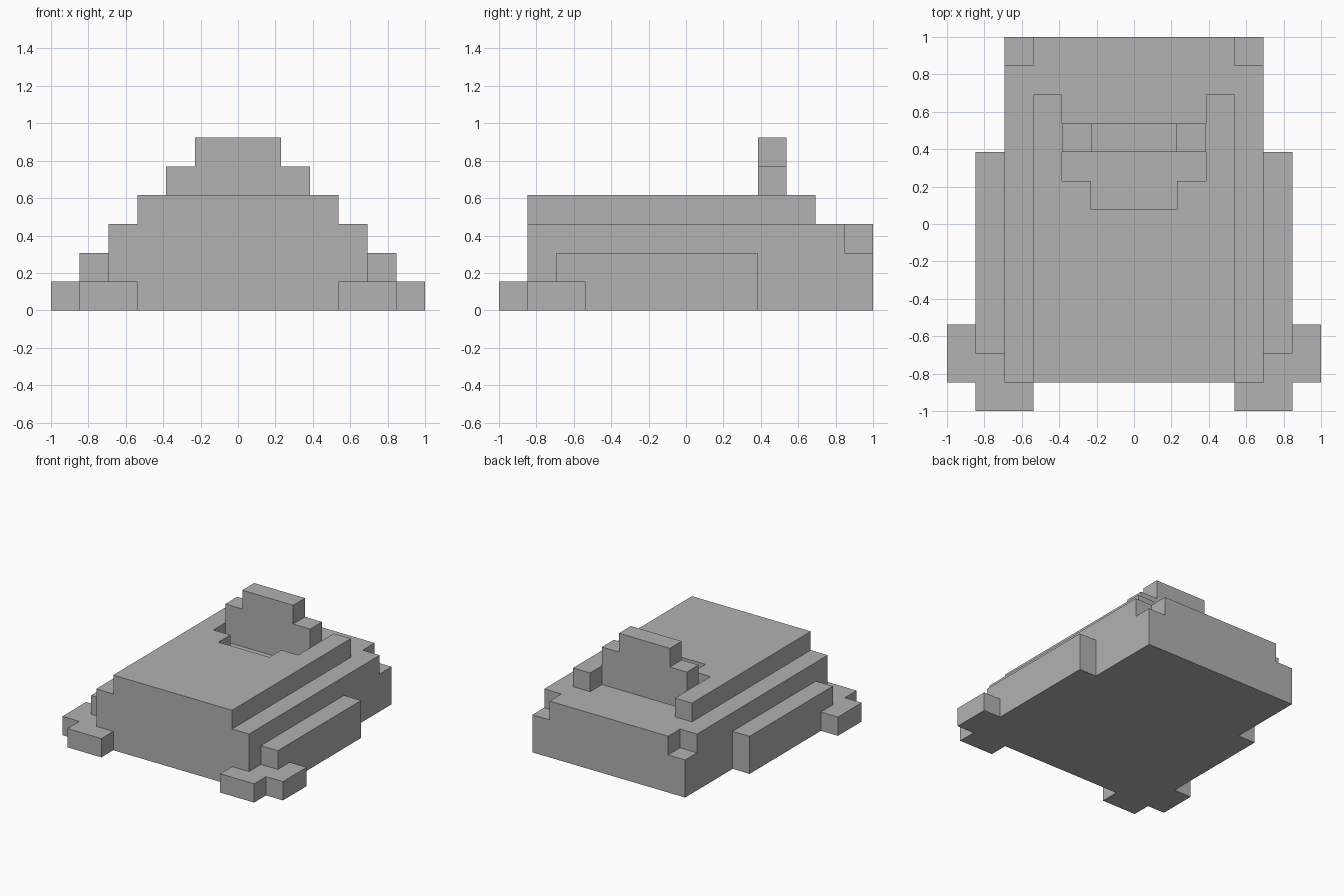
import bpy
import bmesh
from mathutils import Vector

U = 2 / 13  # size of one block step

cube = bpy.data.objects.get("Cube")
if cube:
    bpy.data.objects.remove(cube, do_unlink=True)

grey = bpy.data.materials.new("plain grey")
grey.use_nodes = True
colour = (0.445, 0.445, 0.445, 1)
grey.diffuse_color = colour
grey.node_tree.nodes["Principled BSDF"].inputs["Base Color"].default_value = colour


def mirrored(half):
    """Close a +x half outline across the centre line."""
    return half + [(-x, v) for x, v in reversed(half) if x > 0]


def prism(name, outline, start, end, upright=False):
    """Extrude an outline in steps: along z, or along y when upright."""
    def place(a, b, depth):
        return Vector((a, depth, b) if upright else (a, b, depth)) * U

    bm = bmesh.new()
    face = bm.faces.new([bm.verts.new(place(a, b, start)) for a, b in outline])
    grown = bmesh.ops.extrude_face_region(bm, geom=[face], use_keep_orig=True)
    moved = [g for g in grown["geom"] if isinstance(g, bmesh.types.BMVert)]
    bmesh.ops.translate(bm, verts=moved, vec=place(0, 0, end - start))
    bmesh.ops.recalc_face_normals(bm, faces=bm.faces)
    mesh = bpy.data.meshes.new(name)
    bm.to_mesh(mesh)
    bm.free()
    mesh.materials.append(grey)
    obj = bpy.data.objects.new(name, mesh)
    bpy.context.collection.objects.link(obj)
    return obj


# Main body: full lower slab, upper slab with notched rear corners
prism("lower_body", mirrored([(4.5, -5.5), (4.5, 6.5)]), 0, 2)
prism("upper_body", mirrored([(4.5, -5.5), (4.5, 5.5), (3.5, 5.5), (3.5, 6.5)]), 2, 3)

# Raised deck, open at the back around the stepped recess
prism("top_deck", mirrored([(3.5, -5.5), (3.5, 4.5), (2.5, 4.5), (2.5, 1.5),
                            (1.5, 1.5), (1.5, 0.5)]), 3, 4)

# Stepped upright plate standing in the recess
prism("stepped_fin", mirrored([(2.5, 3), (2.5, 5), (1.5, 5), (1.5, 6)]),
      2.5, 3.5, upright=True)

# Side ledges and front feet
ledge = [(4.5, -4.5), (5.5, -4.5), (5.5, 2.5), (4.5, 2.5)]
foot = [(3.5, -6.5), (5.5, -6.5), (5.5, -5.5), (6.5, -5.5), (6.5, -3.5),
        (5.5, -3.5), (5.5, -4.5), (4.5, -4.5), (4.5, -5.5), (3.5, -5.5)]
for side, sign in (("left", 1), ("right", -1)):
    prism(side + "_side_ledge", [(x * sign, y) for x, y in ledge], 0, 2)
    prism(side + "_front_foot", [(x * sign, y) for x, y in foot], 0, 1)
